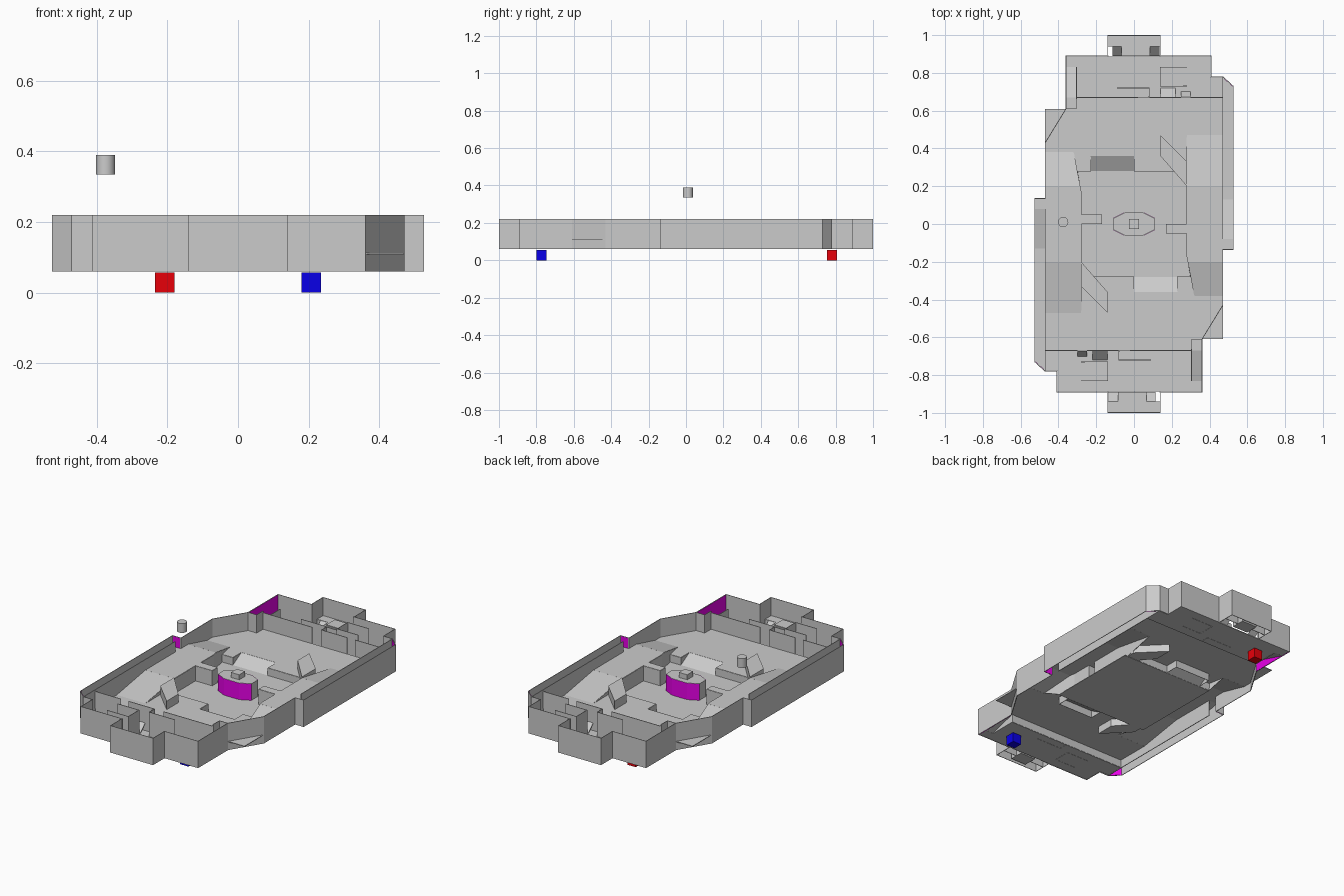
import bpy, bmesh, math

if "Cube" in bpy.data.objects:
    bpy.data.objects.remove(bpy.data.objects["Cube"])

END, SIDE, PIT, LOW, TOP = 0.11, 0.155, 0.065, 0.06, 0.22
ROOM = 0.063


def material(name, rgb):
    m = bpy.data.materials.new(name)
    m.diffuse_color = (*rgb, 1)
    m.use_nodes = True
    m.node_tree.nodes["Principled BSDF"].inputs["Base Color"].default_value = m.diffuse_color
    return m


RED = material("red", (0.8, 0.0, 0.003))
BLUE = material("blue", (0.003, 0.0, 0.8))
MAGENTA = material("magenta", (0.8, 0.0, 0.8))


def make(name, verts, faces, mat=None, thick=0, pair=True):
    """Mesh object; pair adds the copy turned half a turn about z."""
    me = bpy.data.meshes.new(name)
    me.from_pydata(verts, [], faces)
    bm = bmesh.new()
    bm.from_mesh(me)
    bmesh.ops.recalc_face_normals(bm, faces=bm.faces)
    bm.to_mesh(me)
    bm.free()
    if mat:
        me.materials.append(mat)
    for i in range(2 if pair else 1):
        ob = bpy.data.objects.new(name, me)
        ob.rotation_euler.z = math.pi * i
        bpy.context.collection.objects.link(ob)
        if thick:
            s = ob.modifiers.new("thickness", 'SOLIDIFY')
            s.thickness, s.offset = thick, 0


def sheet(name, pts, z=None, pair=True):
    verts = [(p[0], p[1], p[2] if z is None else z) for p in pts]
    make(name, verts, [range(len(pts))], thick=0.004, pair=pair)


def wall(name, path, z0=LOW, z1=TOP, mat=None, thick=0.004, pair=True):
    n = len(path)
    verts = [(x, y, z0) for x, y in path] + [(x, y, z1) for x, y in path]
    make(name, verts, [(i, i + 1, n + i + 1, n + i) for i in range(n - 1)], mat, thick, pair)


def prism(name, pts, z0, z1, mat=None, pair=True):
    n = len(pts)
    verts = [(x, y, z0) for x, y in pts] + [(x, y, z1) for x, y in pts]
    faces = [range(n), range(n, 2 * n)]
    faces += [(i, (i + 1) % n, n + (i + 1) % n, n + i) for i in range(n)]
    make(name, verts, faces, mat, 0, pair)


def rect(x0, y0, x1, y1):
    return [(x0, y0), (x1, y0), (x1, y1), (x0, y1)]


def ramp(name, x0, x1, y0, z0, y1, z1):
    sheet(name, [(x0, y0, z0), (x1, y0, z0), (x1, y1, z1), (x0, y1, z1)])


# outer wall, half of the outline
wall("outer_wall", [(-0.47, 0.43), (-0.36, 0.61), (-0.36, 0.89), (-0.14, 0.89), (-0.14, 0.998),
                    (0.14, 0.998), (0.14, 0.89), (0.41, 0.89), (0.41, 0.78), (0.47, 0.78),
                    (0.525, 0.73), (0.525, -0.135), (0.47, -0.135), (0.47, -0.43)])

# magenta linings
wall("gate_lining", [(-0.357, 0.615), (-0.357, 0.885)], LOW, 0.218, MAGENTA, 0.001)
wall("corner_lining", [(0.468, 0.777), (0.522, 0.728)], LOW, 0.218, MAGENTA, 0.001)
wall("corridor_lining", [(0.473, -0.132), (0.521, -0.132)], LOW, 0.218, MAGENTA, 0.001)

# floors
sheet("end_floor", [(-0.47, 0.38), (-0.32, 0.38), (-0.3, 0.28), (-0.23, 0.28), (-0.23, 0.36),
                    (0, 0.36), (0, 0.28), (0.28, 0.28), (0.28, 0.47), (0.47, 0.47), (0.47, 0.67),
                    (-0.36, 0.67), (-0.36, 0.61), (-0.47, 0.61)], END)
sheet("room_floor", [(-0.305, 0.67), (0.47, 0.67), (0.47, 0.775), (0.408, 0.775), (0.408, 0.888),
                     (-0.358, 0.888), (-0.358, 0.83), (-0.305, 0.83)], ROOM)
sheet("alcove_floor", rect(-0.138, 0.94, 0.138, 0.996), END)
sheet("alcove_threshold", rect(-0.065, 0.89, 0.085, 0.94), END)
sheet("pit_floor", rect(-0.3, -0.28, 0.3, 0.28), PIT, False)
sheet("side_floor", [(0.47, 0.2), (0.28, 0.2), (0.28, 0), (0.17, 0), (0.17, -0.05),
                     (0.28, -0.05), (0.28, -0.17), (0.286, -0.2), (0.47, -0.2)], SIDE)
sheet("corridor_floor", [(0.47, 0.13), (0.523, 0.13), (0.523, 0.73), (0.47, 0.778)], END)
sheet("corridor_landing", rect(0.47, -0.133, 0.523, -0.08), SIDE)

# ramps
ramp("pit_ramp", -0.23, 0, 0.28, PIT, 0.36, END)
ramp("long_side_ramp", 0.28, 0.47, 0.2, SIDE, 0.47, END)
sheet("short_side_ramp", [(0.286, -0.2, SIDE), (0.47, -0.2, SIDE), (0.47, -0.38, END), (0.32, -0.38, END)])
ramp("corridor_ramp", 0.47, 0.523, 0.13, END, -0.08, SIDE)
ramp("gate_ramp", -0.358, -0.305, 0.67, END, 0.83, ROOM)
ramp("door_step", 0.25, 0.30, 0.67, END, 0.70, ROOM)
ramp("wide_door_step", 0.14, 0.22, 0.67, END, 0.72, ROOM)
for x in (-0.115, 0.085):
    ramp("alcove_ramp", x, x + 0.05, 0.89, ROOM, 0.94, END)

# faces below the floor edges
wall("room_riser", [(-0.305, 0.67), (0.47, 0.67)], ROOM, END, None, 0.003)
wall("alcove_riser", [(-0.138, 0.94), (0.138, 0.94)], ROOM, END, None, 0.003)
wall("pit_end_face", [(-0.3, 0.28), (-0.23, 0.28), (-0.23, 0.36), (0, 0.36), (0, 0.28), (0.28, 0.28)],
     PIT, END, None, 0.003)
wall("pit_side_face", [(0.28, 0.2), (0.28, 0), (0.17, 0), (0.17, -0.05), (0.28, -0.05),
                       (0.28, -0.17), (0.286, -0.2)], PIT, SIDE, None, 0.003)
make("short_ramp_cheek", [(0.286, -0.2, PIT), (0.286, -0.2, SIDE), (0.32, -0.38, END), (0.3, -0.28, PIT)],
     [(0, 1, 2, 3)], None, 0.003)
make("long_ramp_cheek", [(0.28, 0.2, PIT), (0.28, 0.2, SIDE), (0.28, 0.47, END), (0.28, 0.28, PIT)],
     [(0, 1, 2, 3)], None, 0.003)

# slanted cover block beside each long ramp
prism("cover_block", [(0.14, 0.36), (0.28, 0.2), (0.28, 0.33), (0.14, 0.47)], PIT, 0.163)

# corridor inner wall
wall("corridor_inner_wall", [(0.47, 0.67), (0.47, -0.08)])
wall("corridor_room_wall", [(0.47, 0.67), (0.47, 0.78)])

# base room dividing walls with doorways
for x0, x1 in ((-0.305, 0.02), (0.08, 0.25), (0.30, 0.47)):
    wall("room_front_wall", [(x0, 0.67), (x1, 0.67)], END, 0.21)
wall("gate_post", [(-0.36, 0.61), (-0.305, 0.61), (-0.305, 0.67)], END, TOP)
wall("gate_side_wall", [(-0.305, 0.67), (-0.305, 0.83)], LOW, 0.17)
wall("door_screen", [(-0.09, 0.72), (0.08, 0.72), (0.08, 0.67)], LOW, 0.21)
wall("room_partition", [(0.28, 0.73), (0.14, 0.73), (0.14, 0.83), (0.28, 0.83)], LOW, 0.21)

# end alcove pedestal and posts
prism("alcove_pedestal", rect(-0.05, 0.9, 0.05, 0.98), ROOM, 0.118)
for x in (-0.14, 0.135):
    wall("alcove_post", [(x, 0.89), (x + 0.005, 0.89)], ROOM, TOP)

# central pillar
prism("pillar_core", [(-0.11, -0.03), (-0.05, -0.06), (0.05, -0.06), (0.11, -0.03),
                      (0.11, 0.03), (0.05, 0.06), (-0.05, 0.06), (-0.11, 0.03)], PIT, 0.165, None, False)
wall("pillar_panel", [(-0.11, -0.0315), (-0.05, -0.0615), (0.05, -0.0615), (0.11, -0.0315)],
     PIT, 0.164, MAGENTA, 0.001)
prism("pillar_cap", rect(-0.027, -0.027, 0.027, 0.027), 0.165, 0.195, None, False)

# team markers under the floor
prism("red_marker", rect(-0.235, 0.753, -0.18, 0.808), 0, 0.056, RED, False)
prism("blue_marker", rect(0.18, -0.8, 0.235, -0.745), 0, 0.056, BLUE, False)

# floating cylinder
bpy.ops.mesh.primitive_cylinder_add(vertices=32, radius=0.027, depth=0.055, location=(-0.375, 0.01, 0.362))
bpy.context.object.name = "floating_cylinder"
bpy.ops.object.shade_smooth_by_angle()
